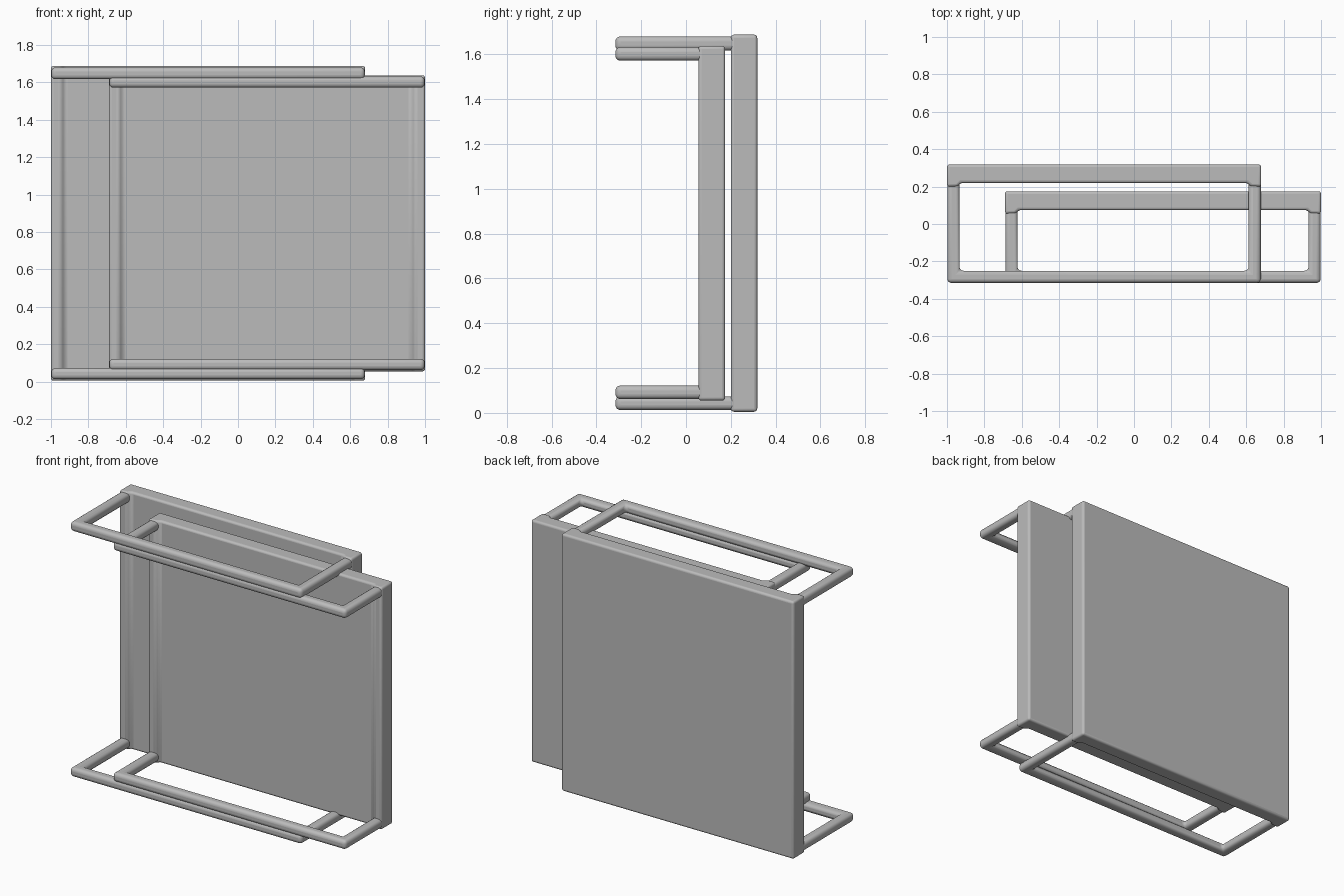
import bpy
import bmesh
import math

cube = bpy.data.objects.get("Cube")
if cube:
    bpy.data.objects.remove(cube, do_unlink=True)

grey = bpy.data.materials.new("plain grey")
grey.use_nodes = True
colour = (0.5, 0.5, 0.5, 1)
grey.diffuse_color = colour
bsdf = grey.node_tree.nodes["Principled BSDF"]
bsdf.inputs["Base Color"].default_value = colour
bsdf.inputs["Roughness"].default_value = 0.7


def prism(name, outline, z0, z1, radius):
    """Extrude a flat outline upwards and round its edges."""
    bm = bmesh.new()
    face = bm.faces.new([bm.verts.new((x, y, z0)) for x, y in outline])
    ext = bmesh.ops.extrude_face_region(bm, geom=[face])
    top = [v for v in ext["geom"] if isinstance(v, bmesh.types.BMVert)]
    bmesh.ops.translate(bm, verts=top, vec=(0, 0, z1 - z0))
    bmesh.ops.recalc_face_normals(bm, faces=bm.faces)
    mesh = bpy.data.meshes.new(name)
    bm.to_mesh(mesh)
    bm.free()
    mesh.materials.append(grey)
    ob = bpy.data.objects.new(name, mesh)
    bpy.context.collection.objects.link(ob)
    bevel = ob.modifiers.new("rounded edges", "BEVEL")
    bevel.width = radius
    bevel.segments = 4
    bevel.limit_method = "ANGLE"
    bpy.ops.object.select_all(action="DESELECT")
    ob.select_set(True)
    bpy.context.view_layer.objects.active = ob
    bpy.ops.object.shade_smooth_by_angle(angle=math.radians(40))
    return ob


def panel(name, x0, x1, y0, y1, z0, z1):
    """Upright slab whose two side edges stand slightly forward."""
    lip, step = 0.055, 0.02
    outline = [(x0, y0), (x0 + lip, y0), (x0 + lip + step, y0 + step),
               (x1 - lip - step, y0 + step), (x1 - lip, y0), (x1, y0),
               (x1, y1), (x0, y1)]
    return prism(name, outline, z0, z1, 0.022)


def hoop(name, x0, x1, y_back, z0, z1):
    """U-shaped rail reaching forward from a panel."""
    y0, w = -0.315, 0.065
    outline = [(x0, y0), (x1, y0), (x1, y_back), (x1 - w, y_back),
               (x1 - w, y0 + w), (x0 + w, y0 + w), (x0 + w, y_back), (x0, y_back)]
    return prism(name, outline, z0, z1, 0.022)


# Rear slab with its outer hoops
panel("rear_panel", -1.0, 0.68, 0.2, 0.318, 0.005, 1.688)
hoop("rear_top_hoop", -0.998, 0.678, 0.27, 1.617, 1.68)
hoop("rear_bottom_hoop", -0.998, 0.678, 0.27, 0.013, 0.073)

# Front slab, shifted sideways, with hoops nested between the rear ones
panel("front_panel", -0.69, 1.0, 0.055, 0.175, 0.055, 1.638)
hoop("front_top_hoop", -0.688, 0.998, 0.13, 1.572, 1.632)
hoop("front_bottom_hoop", -0.688, 0.998, 0.13, 0.062, 0.122)
